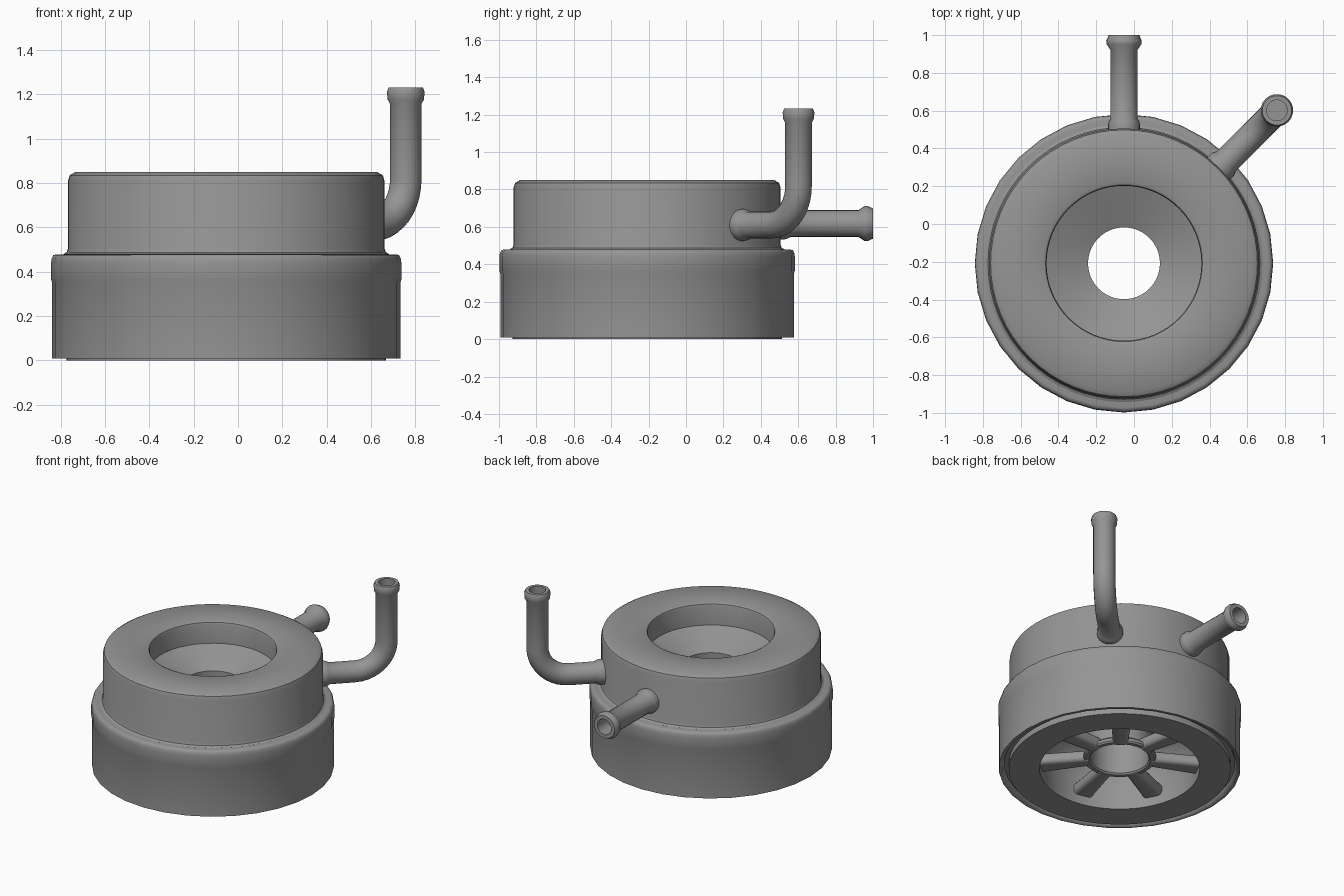
import bpy, bmesh
from math import cos, sin, pi, radians
from mathutils import Vector, Matrix

if "Cube" in bpy.data.objects:
    bpy.data.objects.remove(bpy.data.objects["Cube"], do_unlink=True)

CENTRE = Matrix.Translation((-0.053, -0.208, 0))

grey = bpy.data.materials.new("mid grey")
grey.use_nodes = True
colour = (0.3, 0.3, 0.3, 1)
grey.diffuse_color = colour
grey.node_tree.nodes["Principled BSDF"].inputs["Base Color"].default_value = colour


def finish(name, bm, turn=0, smooth=40):
    """Turn a bmesh into a shaded object placed around the housing axis."""
    bmesh.ops.recalc_face_normals(bm, faces=bm.faces)
    bm.transform(CENTRE @ Matrix.Rotation(turn, 4, 'Z'))
    mesh = bpy.data.meshes.new(name)
    bm.to_mesh(mesh)
    bm.free()
    mesh.materials.append(grey)
    obj = bpy.data.objects.new(name, mesh)
    bpy.context.collection.objects.link(obj)
    bpy.ops.object.select_all(action='DESELECT')
    obj.select_set(True)
    bpy.context.view_layer.objects.active = obj
    bpy.ops.object.shade_smooth_by_angle(angle=radians(smooth))


def skin(bm, rings):
    """Bridge successive rings of vertices with quads."""
    n = len(rings[0])
    for a, b in zip(rings, rings[1:]):
        for i in range(n):
            j = (i + 1) % n
            bm.faces.new((a[i], a[j], b[j], b[i]))


def lathe(name, profile, sides=64, smooth=40):
    """Revolve a closed (radius, height) profile."""
    bm = bmesh.new()
    rings = [[bm.verts.new((r * cos(2 * pi * i / sides), r * sin(2 * pi * i / sides), z))
              for i in range(sides)] for r, z in profile]
    skin(bm, rings + rings[:1])
    finish(name, bm, smooth=smooth)


def pipe(name, stations, turn, sides=20):
    """Sweep a pipe with a blind bore; each station is (x, z, tangent angle, radius)."""
    bm = bmesh.new()
    rings = []
    for x, z, angle, r in stations:
        across = Vector((-sin(angle), 0, cos(angle)))
        side = Vector((0, 1, 0))
        rings.append([bm.verts.new(Vector((x, 0, z))
                      + r * (across * cos(2 * pi * i / sides) + side * sin(2 * pi * i / sides)))
                      for i in range(sides)])
    skin(bm, rings)
    bm.faces.new(rings[0])
    bm.faces.new(rings[-1])
    finish(name, bm, turn, 60)


# Lower shell with its softly shaded shoulder band
lathe("lower_shell", [
    (.765, .01), (.785, .01), (.785, .35), (.79, .365), (.79, .44), (.787, .46),
    (.78, .475), (.765, .479), (.70, .479), (.70, .44), (.735, .43), (.75, .04)], 32, 85)

# Upper housing with rounded rim and intake wall
lathe("upper_housing", [
    (.70, .46), (.735, .48), (.72, .488), (.714, .505), (.714, .81), (.706, .835),
    (.68, .85), (.43, .85), (.415, .843), (.41, .83), (.41, .66), (.66, .66), (.66, .46)])

# Sloping intake floor around the central bore
lathe("intake_floor", [(.42, .70), (.19, .60), (.19, .57), (.42, .665)])
lathe("hub_tube", [(.19, .59), (.21, .58), (.21, .12), (.235, .1), (.235, .08),
                   (.225, .07), (.2, .07), (.19, .08)])

# Bottom ring and the cavity above it
lathe("bottom_plate", [(.52, 0), (.72, 0), (.72, .04), (.755, .04), (.755, .08), (.52, .08)])
lathe("cavity_bowl", [
    (.52, .06), (.52, .2), (.47, .33), (.38, .39), (.2, .4),
    (.2, .43), (.4, .42), (.5, .36), (.55, .21), (.55, .06)])

# Seven rounded spokes, slightly wider at the outside
SPOKES = 7
for k in range(SPOKES):
    bm = bmesh.new()
    bmesh.ops.create_cube(bm, size=1)
    for v in bm.verts:
        outer = v.co.x > 0
        v.co = (.53 if outer else .2, v.co.y * (.14 if outer else .1), .105 + v.co.z * .08)
    lengthwise = [e for e in bm.edges if abs(e.verts[0].co.x - e.verts[1].co.x) > .1]
    bmesh.ops.bevel(bm, geom=lengthwise, offset=.03, segments=4, affect='EDGES', profile=.5)
    finish(f"spoke_{k + 1}", bm, 2 * pi * k / SPOKES)

R, BORE = .072, .055


def collar(z):
    """Swollen root where a pipe leaves the housing."""
    return [(.66, z, 0, .085), (.735, z, 0, .085), (.75, z, 0, .081), (.765, z, 0, R)]


# Straight outlet pipe pointing backwards
Z = .618
pipe("straight_pipe", collar(Z) + [
    (1.13, Z, 0, R), (1.16, Z, 0, .092), (1.178, Z, 0, .094), (1.208, Z, 0, .081),
    (1.208, Z, 0, BORE), (1.09, Z, 0, BORE)], pi / 2)

# Elbow pipe leaving diagonally and turning upwards
Z, REACH, BEND, TOP = .61, 1.145, .21, 1.232
arc = [(REACH - BEND + BEND * sin(a), Z + BEND * (1 - cos(a)), a, R)
       for a in (pi / 2 * i / 10 for i in range(11))]
tip = [(REACH, TOP - d, pi / 2, r) for d, r in
       ((.075, R), (.055, .083), (.02, .086), (0, .078), (0, BORE), (.1, BORE))]
pipe("elbow_pipe", collar(Z) + arc + tip, pi / 4)
